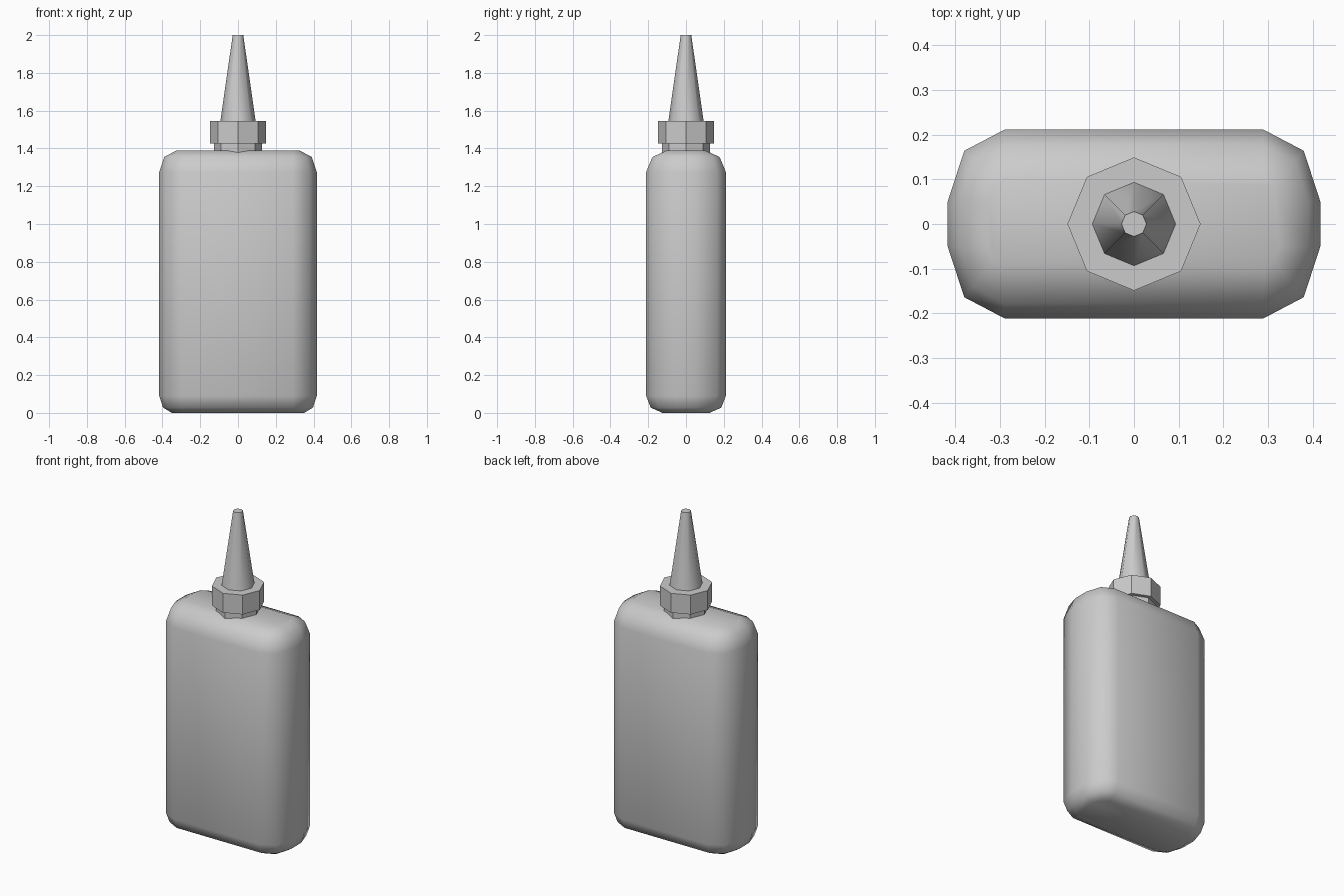
import bpy, math

if "Cube" in bpy.data.objects:
    bpy.data.objects.remove(bpy.data.objects["Cube"])


def make_object(name, rings, smooth_angle=None):
    """Skin a stack of equal-sized vertex rings and cap both ends."""
    n = len(rings[0])
    verts = [v for ring in rings for v in ring]
    faces = [(r * n + i, r * n + (i + 1) % n, (r + 1) * n + (i + 1) % n, (r + 1) * n + i)
             for r in range(len(rings) - 1) for i in range(n)]
    faces.append(tuple(reversed(range(n))))
    faces.append(tuple(range(len(verts) - n, len(verts))))
    mesh = bpy.data.meshes.new(name)
    mesh.from_pydata(verts, [], faces)
    mesh.update()
    obj = bpy.data.objects.new(name, mesh)
    bpy.context.collection.objects.link(obj)
    if smooth_angle:
        bpy.ops.object.select_all(action='DESELECT')
        obj.select_set(True)
        bpy.context.view_layer.objects.active = obj
        bpy.ops.object.shade_smooth_by_angle(angle=math.radians(smooth_angle))
    return obj


def rounded_ring(hx, hy, z):
    """Rounded rectangle with two-segment corners around a fixed core."""
    cx, cy = 0.29, 0.05
    ring = []
    for sx, sy, start in ((1, 1, 0), (-1, 1, 90), (-1, -1, 180), (1, -1, 270)):
        for k in range(3):
            a = math.radians(start + 45 * k)
            ring.append((sx * cx + (hx - cx) * math.cos(a),
                         sy * cy + (hy - cy) * math.sin(a), z))
    return ring


def octagon(r, z):
    return [(r * math.cos(i * math.pi / 4), r * math.sin(i * math.pi / 4), z) for i in range(8)]


# Flat bottle body with rounded edges
body_profile = [(0.35, 0.125, 0.0), (0.397, 0.187, 0.028), (0.417, 0.211, 0.09),
                (0.417, 0.211, 1.275), (0.39, 0.178, 1.355), (0.325, 0.10, 1.39)]
make_object("bottle_body", [rounded_ring(*p) for p in body_profile], 60)

# Neck, screw collar and tapered nozzle
make_object("neck", [octagon(0.126, 1.34), octagon(0.126, 1.43)])
make_object("collar", [octagon(0.149, 1.425), octagon(0.149, 1.545)])
make_object("nozzle", [octagon(0.094, 1.54), octagon(0.028, 2.0)], 50)
